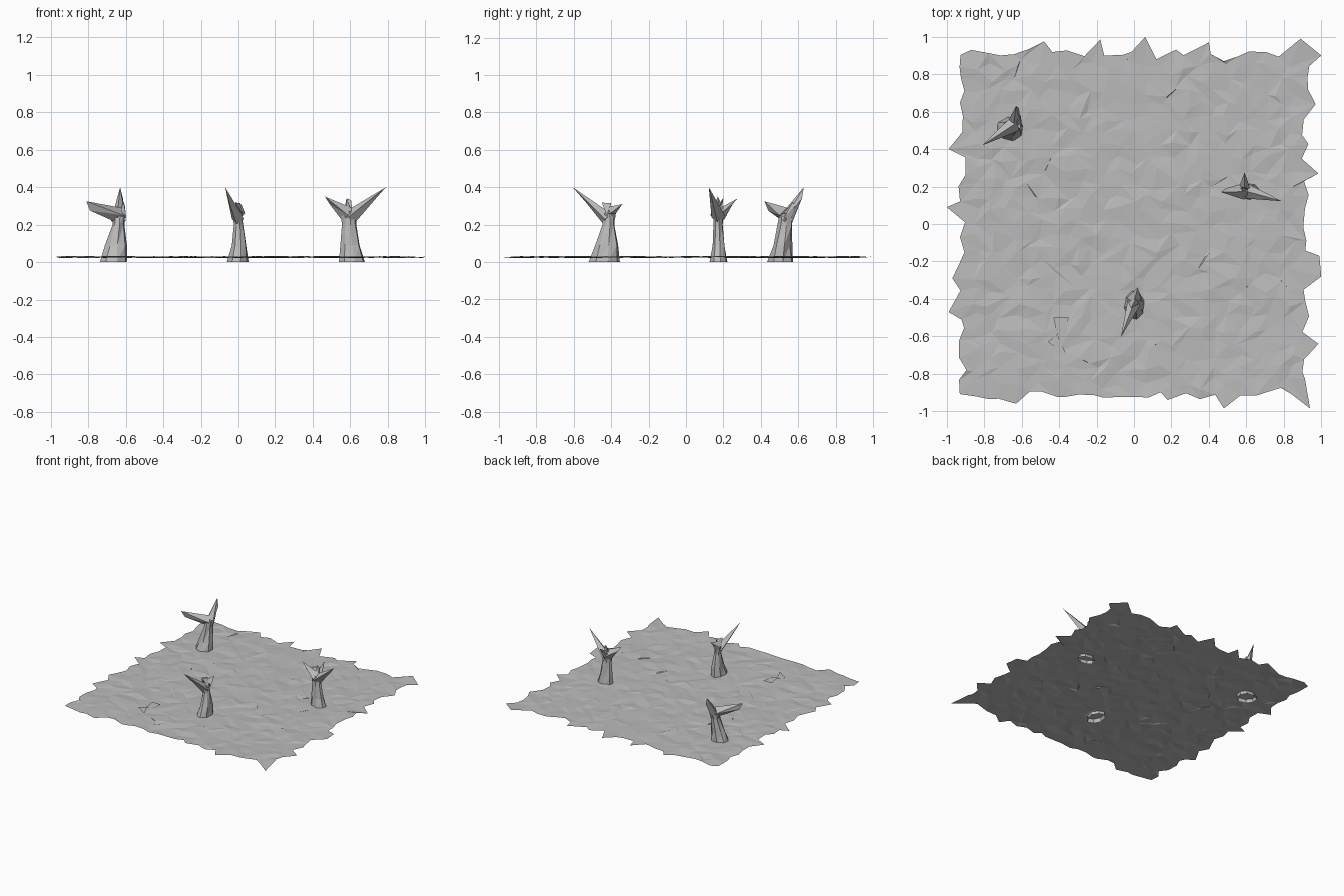
import bpy, bmesh, math, random
from mathutils import Vector

if "Cube" in bpy.data.objects:
    bpy.data.objects.remove(bpy.data.objects["Cube"])

random.seed(7)
grey = bpy.data.materials.new("plain grey")
grey.diffuse_color = (0.5, 0.5, 0.5, 1)
grey.use_nodes = True
grey.node_tree.nodes["Principled BSDF"].inputs["Base Color"].default_value = grey.diffuse_color


def finish(bm, name, fix_normals=True):
    if fix_normals:
        bmesh.ops.recalc_face_normals(bm, faces=bm.faces)
    me = bpy.data.meshes.new(name)
    bm.to_mesh(me)
    bm.free()
    me.materials.append(grey)
    ob = bpy.data.objects.new(name, me)
    bpy.context.collection.objects.link(ob)
    return ob


# --- ragged ground sheet: a jittered triangulated grid ---
N, H = 26, 0.915
bm = bmesh.new()
grid = []
for j in range(N + 1):
    row = []
    for i in range(N + 1):
        x, y = (-H + 2 * H * k / N for k in (i, j))
        edge = i in (0, N) or j in (0, N)
        a = 0.022 if edge or random.random() > 0.12 else 0.055
        z = 0.027 + random.uniform(-0.005, 0.005)
        row.append(bm.verts.new((x + random.uniform(-a, a), y + random.uniform(-a, a), z)))
    grid.append(row)
# pull the nearest rim points out to the spikes
rim = grid[0] + grid[N] + [r[k] for r in grid[1:N] for k in (0, N)]
spikes = [(-1, .09), (-.99, .40), (-.99, -.47), (-.97, -.29), (1, .90), (.97, .64), (.985, .27),
          (.99, -.17), (1, -.28), (.985, -.64), (.94, -.985), (.89, .99), (.06, 1), (-.18, .985),
          (-.48, .975), (.12, .88), (.40, .97), (.48, -.985), (-.63, -.96), (-.87, .93),
          (.48, .87), (.18, -.94), (.80, -.87)]
for x, y in spikes:
    free = [v for v in rim if not v.tag]
    v = min(free, key=lambda p: (p.co.x - x) ** 2 + (p.co.y - y) ** 2)
    v.co.x, v.co.y, v.tag = x, y, True
for j in range(N):
    for i in range(N):
        a, b, c, d = grid[j][i], grid[j][i + 1], grid[j + 1][i + 1], grid[j + 1][i]
        tris = ((a, b, c), (a, c, d)) if random.random() < 0.5 else ((a, b, d), (b, c, d))
        for t in tris:
            bm.faces.new(t)
finish(bm, "ground_sheet", False)

# --- small overturned flake lying on the ground ---
bm = bmesh.new()
pts = [(-.43, -.50), (-.35, -.50), (-.36, -.585), (-.41, -.59), (-.46, -.63), (-.36, -.70)]
vs = [bm.verts.new((x, y, 0.035)) for x, y in pts]
bm.faces.new((vs[0], vs[1], vs[2], vs[3]))
bm.faces.new((vs[3], vs[2], vs[4]))
bm.faces.new((vs[3], vs[5], vs[4]))
bm.normal_update()
for f in bm.faces:
    if f.normal.z > 0:
        f.normal_flip()
finish(bm, "ground_flake", False)


def stump(name, rings, branches):
    """rings: (x, y, z, rx, ry); branches: (start, start radius, end top, end bottom)."""
    bm = bmesh.new()
    sides, loops = 8, []
    for x, y, z, rx, ry in rings:
        loop = []
        for k in range(sides):
            t = 2 * math.pi * (k + 0.25) / sides
            s = random.uniform(0.88, 1.08)
            loop.append(bm.verts.new((x + rx * s * math.cos(t), y + ry * s * math.sin(t), z)))
        loops.append(loop)
    for lo, hi in zip(loops, loops[1:]):
        for k in range(sides):
            n = (k + 1) % sides
            bm.faces.new((lo[k], lo[n], hi[n]))
            bm.faces.new((lo[k], hi[n], hi[k]))
    bm.faces.new(loops[-1])
    # branches: four-sided root tapering to a sharp upright blade edge
    for start, r, top, low in branches:
        s, top, low = Vector(start), Vector(top), Vector(low)
        d = ((top + low) / 2 - s).normalized()
        side = d.cross(Vector((0, 0, 1))).normalized()
        up = side.cross(d)
        root = [bm.verts.new(s + v * r) for v in (up, side, -up, -side)]
        t, l = bm.verts.new(top), bm.verts.new(low)
        u, e, w, f = root
        for tri in ((u, e, t), (e, l, t), (e, w, l), (w, f, l), (f, t, l), (f, u, t), (w, e, f), (u, f, e)):
            bm.faces.new(tri)
    return finish(bm, name)


# --- three forked stumps ---
stump("left_stump",
      [(-.665, .505, 0, .078, .068), (-.655, .515, .09, .058, .052), (-.64, .53, .20, .034, .040),
       (-.637, .535, .26, .034, .036)],
      [((-.640, .53, .22), .040, (-.63, .63, .40), (-.615, .62, .34)),
       ((-.635, .535, .25), .042, (-.81, .42, .325), (-.79, .44, .275)),
       ((-.625, .54, .24), .03, (-.61, .57, .32), (-.605, .58, .30))])

stump("right_stump",
      [(.61, .175, 0, .073, .047), (.60, .175, .09, .053, .034), (.592, .172, .20, .039, .024),
       (.590, .175, .27, .045, .028)],
      [((.60, .175, .24), .040, (.79, .122, .40), (.765, .13, .372)),
       ((.59, .175, .25), .045, (.465, .17, .35), (.49, .19, .31)),
       ((.59, .18, .25), .034, (.59, .275, .34), (.60, .25, .31)),
       ((.588, .18, .26), .025, (.58, .20, .34), (.605, .19, .33))])

stump("front_stump",
      [(0, -.435, 0, .058, .084), (.005, -.425, .09, .043, .062), (.003, -.413, .20, .026, .033),
       (-.002, -.415, .26, .026, .036)],
      [((0, -.42, .23), .036, (-.07, -.605, .40), (-.05, -.54, .325)),
       ((0, -.40, .26), .040, (.02, -.34, .31), (-.01, -.375, .26)),
       ((-.002, -.42, .25), .030, (-.015, -.45, .318), (.01, -.40, .315))])
